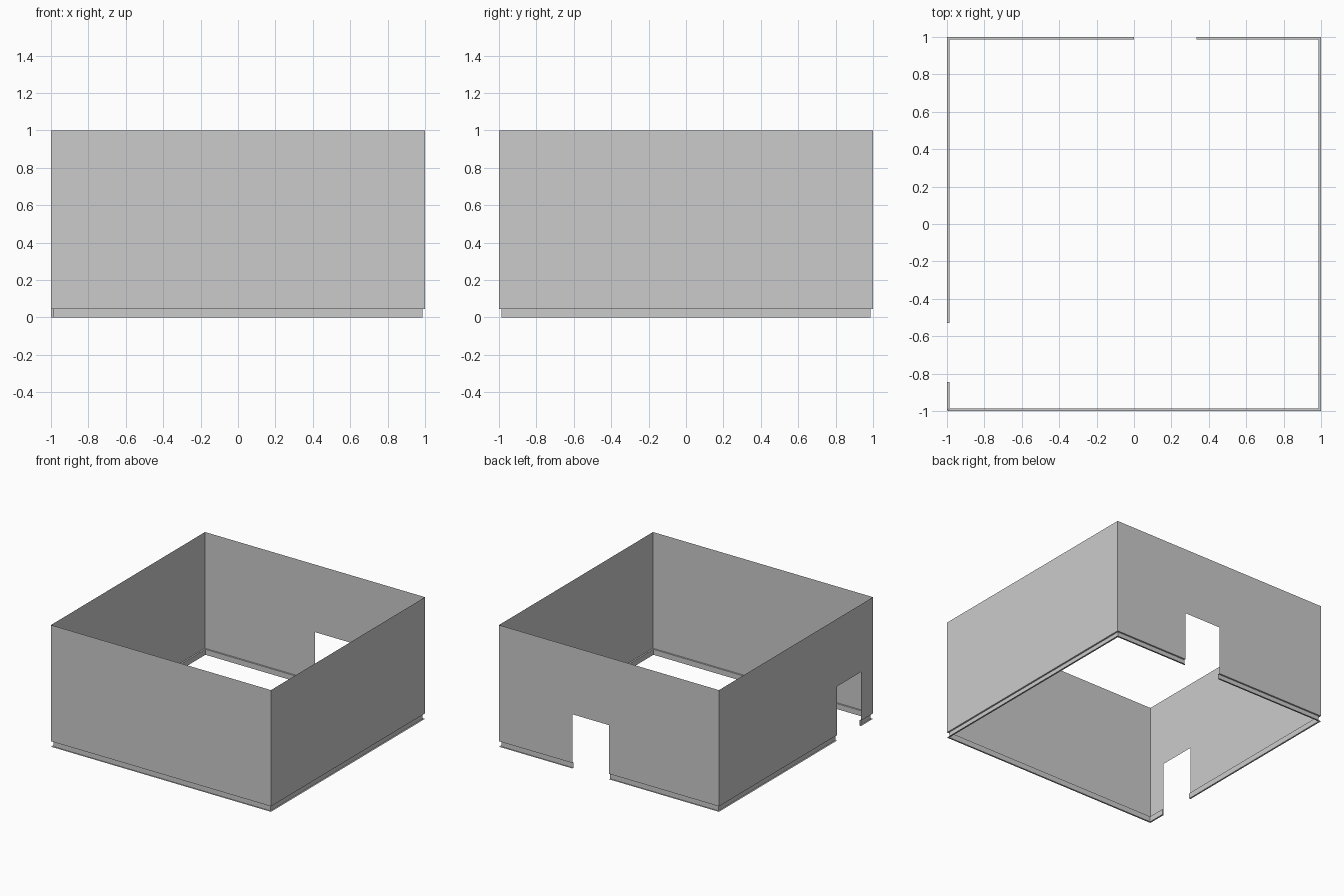
import bpy, bmesh
from math import pi
from mathutils import Matrix

if "Cube" in bpy.data.objects:
    bpy.data.objects.remove(bpy.data.objects["Cube"])

H, DOOR, BASE, INSET = 1.0, 0.445, 0.045, 0.013
# Each wall is modelled as the front wall, then turned about z.
# Doors are given as spans along the wall's own axis.
WALLS = [
    ("front", 0, None),
    ("right", pi / 2, None),
    ("back", pi, (-0.333, 0.0)),
    ("left", -pi / 2, (0.53, 0.845)),
]


def strip(bm, a, b, profile):
    """Extrude a (inset, height) profile from a to b, mitred at the room corners."""
    def row(s):
        out = []
        for d, z in profile:
            x = s - d if s == 1 else s + d if s == -1 else s
            out.append(bm.verts.new((x, -1 + d, z)))
        return out
    r0, r1 = row(a), row(b)
    for i in range(len(profile) - 1):
        bm.faces.new((r0[i], r0[i + 1], r1[i + 1], r1[i]))


def finish(bm, name, angle):
    bmesh.ops.remove_doubles(bm, verts=bm.verts, dist=1e-5)
    bm.transform(Matrix.Rotation(angle, 4, 'Z'))
    mesh = bpy.data.meshes.new(name)
    bm.to_mesh(mesh)
    bm.free()
    bpy.context.collection.objects.link(bpy.data.objects.new(name, mesh))


for side, angle, door in WALLS:
    solid = [(-1, door[0]), (door[1], 1)] if door else [(-1, 1)]

    # Thin wall sheet with its doorway
    bm = bmesh.new()
    for a, b in solid:
        strip(bm, a, b, [(0, H), (0, DOOR), (0, BASE)])
    if door:
        strip(bm, *door, [(0, H), (0, DOOR)])
    finish(bm, side + "_wall", angle)

    # Recessed skirting channel: ledge, upright and foot flange
    bm = bmesh.new()
    for a, b in solid:
        strip(bm, a, b, [(0, BASE), (INSET, BASE), (INSET, 0), (0, 0)])
    # End cap of the channel at the left doorway
    if side == "left":
        x = door[1]
        bm.faces.new([bm.verts.new((x, -1 + d, z)) for d, z in
                      [(0, BASE), (INSET, BASE), (INSET, 0), (0, 0)]])
    finish(bm, side + "_skirting", angle)
